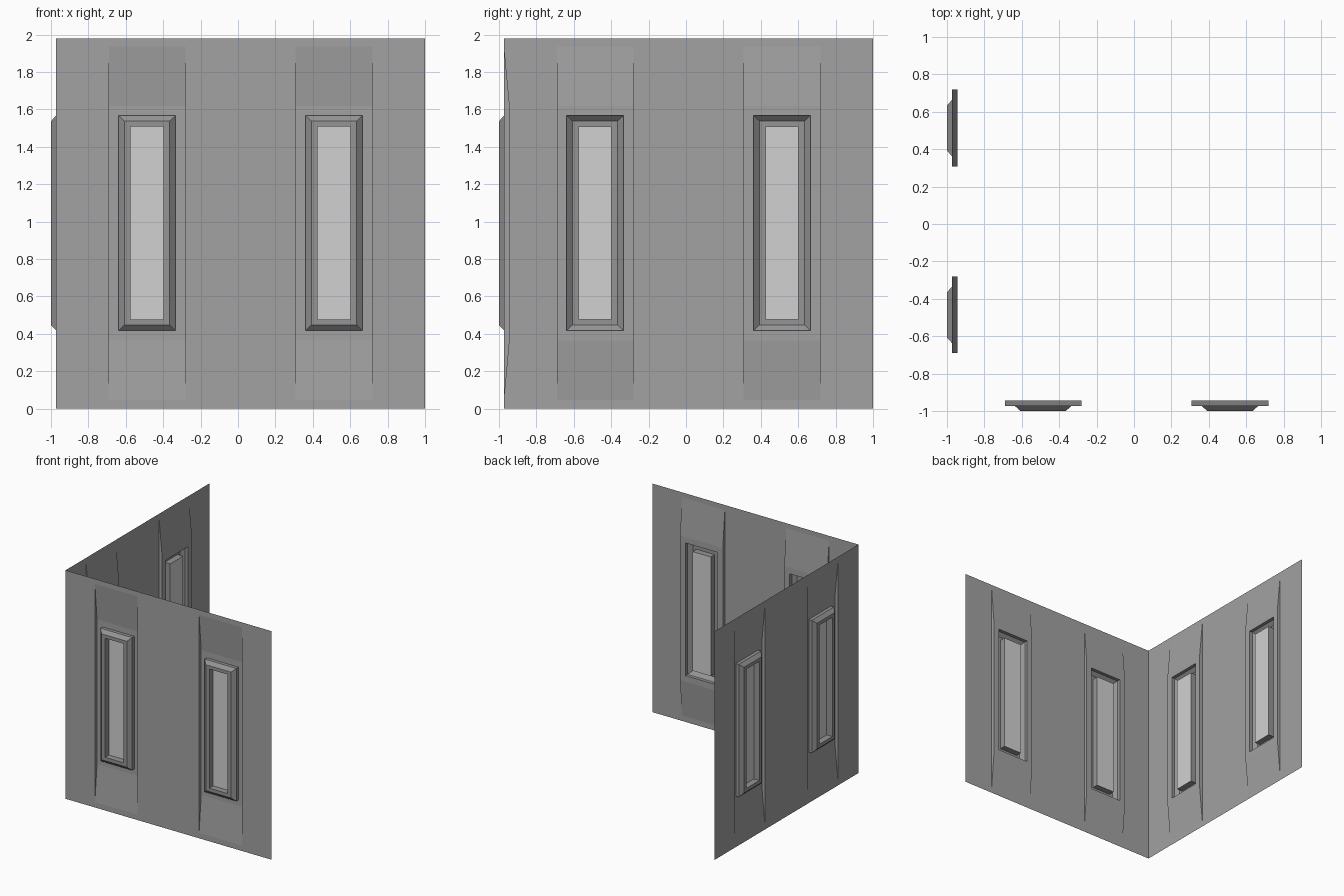
import bpy, bmesh

if "Cube" in bpy.data.objects:
    bpy.data.objects.remove(bpy.data.objects["Cube"])

# Levels measured outward from the corner: wall sheet, sunken panel, frame front
WALL, PANEL, FRONT = -0.972, -0.943, -1.0
END, TOP, MID = 1.0, 1.98, 0.992
CENTRES = (-0.486, 0.513)
PANEL_W, PANEL_H, FLAT_H = 0.205, 0.945, 0.627


def material(name, value):
    m = bpy.data.materials.new(name)
    m.diffuse_color = (value, value, value, 1)
    m.use_nodes = True
    m.node_tree.nodes["Principled BSDF"].inputs["Base Color"].default_value = m.diffuse_color
    return m


wall_mat = material("wall_grey", 0.36)
frame_mat = material("frame_grey", 0.30)
glass_mat = material("glass_pale_grey", 0.64)


def make(name, faces, mat, side):
    """Faces are lists of (u, depth, z); side 'left' swaps x and y."""
    bm = bmesh.new()
    for f in faces:
        pts = [(u, d, z) if side == "front" else (d, u, z) for u, d, z in f]
        if side == "left":
            pts.reverse()
        bm.faces.new([bm.verts.new(p) for p in pts])
    bmesh.ops.remove_doubles(bm, verts=bm.verts, dist=0.0005)
    me = bpy.data.meshes.new(name)
    bm.to_mesh(me)
    bm.free()
    me.materials.append(mat)
    bpy.context.collection.objects.link(bpy.data.objects.new(name, me))


def rect(c, w, h, d):
    return [(c - w, d, MID - h), (c + w, d, MID - h),
            (c + w, d, MID + h), (c - w, d, MID + h)]


def loft(outer, inner):
    return [[outer[i], outer[(i + 1) % 4], inner[(i + 1) % 4], inner[i]]
            for i in range(4)]


for side in ("front", "left"):
    # Thin wall sheet with an opening for each sunken panel
    us = [WALL] + [c + s * PANEL_W for c in CENTRES for s in (-1, 1)] + [END]
    zs = [0, MID - PANEL_H, MID + PANEL_H, TOP]
    faces = []
    for i in range(5):
        for j in range(3):
            if j == 1 and i in (1, 3):
                continue
            a, b, lo, hi = us[i], us[i + 1], zs[j], zs[j + 1]
            faces.append([(a, WALL, lo), (b, WALL, lo), (b, WALL, hi), (a, WALL, hi)])
    # Sunken panels: sloped top and bottom, upright cheeks, flat middle
    for c in CENTRES:
        edge = rect(c, PANEL_W, PANEL_H, WALL)
        flat = rect(c, PANEL_W, FLAT_H, PANEL)
        faces += loft(edge, flat)
        faces += loft(flat, rect(c, 0.152, 0.575, PANEL))
    make(side + "_wall", faces, wall_mat, side)

    # Window frames: straight side, bevel, flat face, reveal back to the glass
    for n, c in enumerate(CENTRES, 1):
        rings = [rect(c, 0.152, 0.575, PANEL), rect(c, 0.152, 0.575, WALL),
                 rect(c, 0.121, 0.545, FRONT), rect(c, 0.088, 0.516, FRONT),
                 rect(c, 0.088, 0.516, PANEL - 0.004)]
        faces = []
        for a, b in zip(rings, rings[1:]):
            faces += loft(a, b)
        make(f"{side}_window_frame_{n}", faces, frame_mat, side)
        make(f"{side}_window_glass_{n}", [rings[-1]], glass_mat, side)
